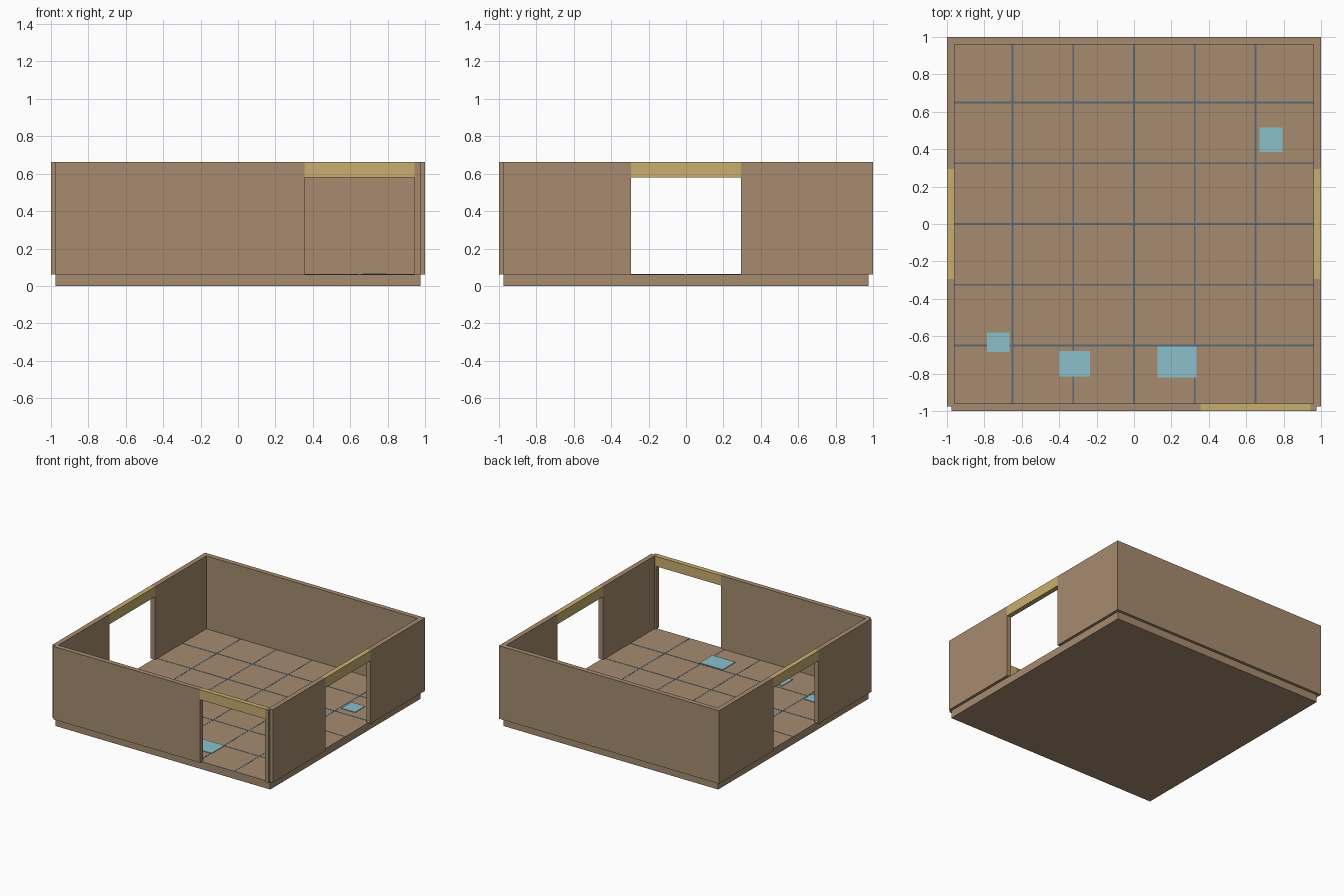
import bpy

cube = bpy.data.objects.get("Cube")
if cube:
    bpy.data.objects.remove(cube, do_unlink=True)


def material(name, rgb):
    mat = bpy.data.materials.new(name)
    mat.use_nodes = True
    mat.diffuse_color = (*rgb, 1)
    mat.node_tree.nodes["Principled BSDF"].inputs["Base Color"].default_value = (*rgb, 1)
    return mat


BROWN = material("warm_brown", (0.38, 0.26, 0.16))
YELLOW = material("sandy_yellow", (0.58, 0.42, 0.16))
BLUE = material("pale_blue", (0.26, 0.53, 0.60))
SLATE = material("slate_blue", (0.10, 0.14, 0.18))


def box(name, x, y, z, mat):
    """Axis-aligned box from (low, high) ranges."""
    mid = [(a + b) / 2 for a, b in (x, y, z)]
    bpy.ops.mesh.primitive_cube_add(size=1, location=mid)
    ob = bpy.context.object
    ob.name = name
    ob.scale = [b - a for a, b in (x, y, z)]
    bpy.ops.object.transform_apply(location=False, rotation=False, scale=True)
    ob.data.materials.append(mat)
    return ob


FLOOR, LINTEL, TOP = 0.062, 0.58, 0.662   # heights
SLAB, INNER = 0.977, 0.96                 # half widths
DOOR = 0.295                              # half width of each doorway
WALL, HEAD = (FLOOR, TOP), (LINTEL, TOP)

# Floor slab
box("floor", (-SLAB, SLAB), (-SLAB, SLAB), (0, FLOOR), BROWN)

# Grid strips on the floor
for i in range(-2, 3):
    c = i * 0.325
    span, line = (-0.975, 0.975), (c - 0.005, c + 0.005)
    box("floor_line_lengthwise", line, span, (FLOOR - 0.002, FLOOR + 0.001), SLATE)
    box("floor_line_crosswise", span, line, (FLOOR - 0.002, FLOOR + 0.0012), SLATE)

# Back wall
box("back_wall", (-1, 1), (INNER, 1), WALL, BROWN)

# Side walls with a central doorway under a lintel
for side, s in (("left", 1), ("right", -1)):
    x = sorted((s * INNER, s))
    box(side + "_wall_front", x, (-SLAB, -DOOR), WALL, BROWN)
    box(side + "_wall_back", x, (DOOR, INNER), WALL, BROWN)
    box(side + "_lintel", x, (-DOOR, DOOR), HEAD, YELLOW)

# Front wall with its doorway near the left corner
door_x = (0.65 - DOOR, 0.65 + DOOR)
front_y = (-1, -INNER)
box("front_wall", (-SLAB, door_x[0]), front_y, WALL, BROWN)
box("front_post", (door_x[1], SLAB), front_y, WALL, BROWN)
box("front_lintel", door_x, front_y, HEAD, YELLOW)

# Thin mats lying on the floor
for x, y in (((0.67, 0.795), (0.385, 0.515)),
             ((-0.785, -0.665), (-0.685, -0.58)),
             ((-0.40, -0.235), (-0.815, -0.68)),
             ((0.125, 0.335), (-0.82, -0.655))):
    box("floor_mat", x, y, (FLOOR, FLOOR + 0.005), BLUE)
